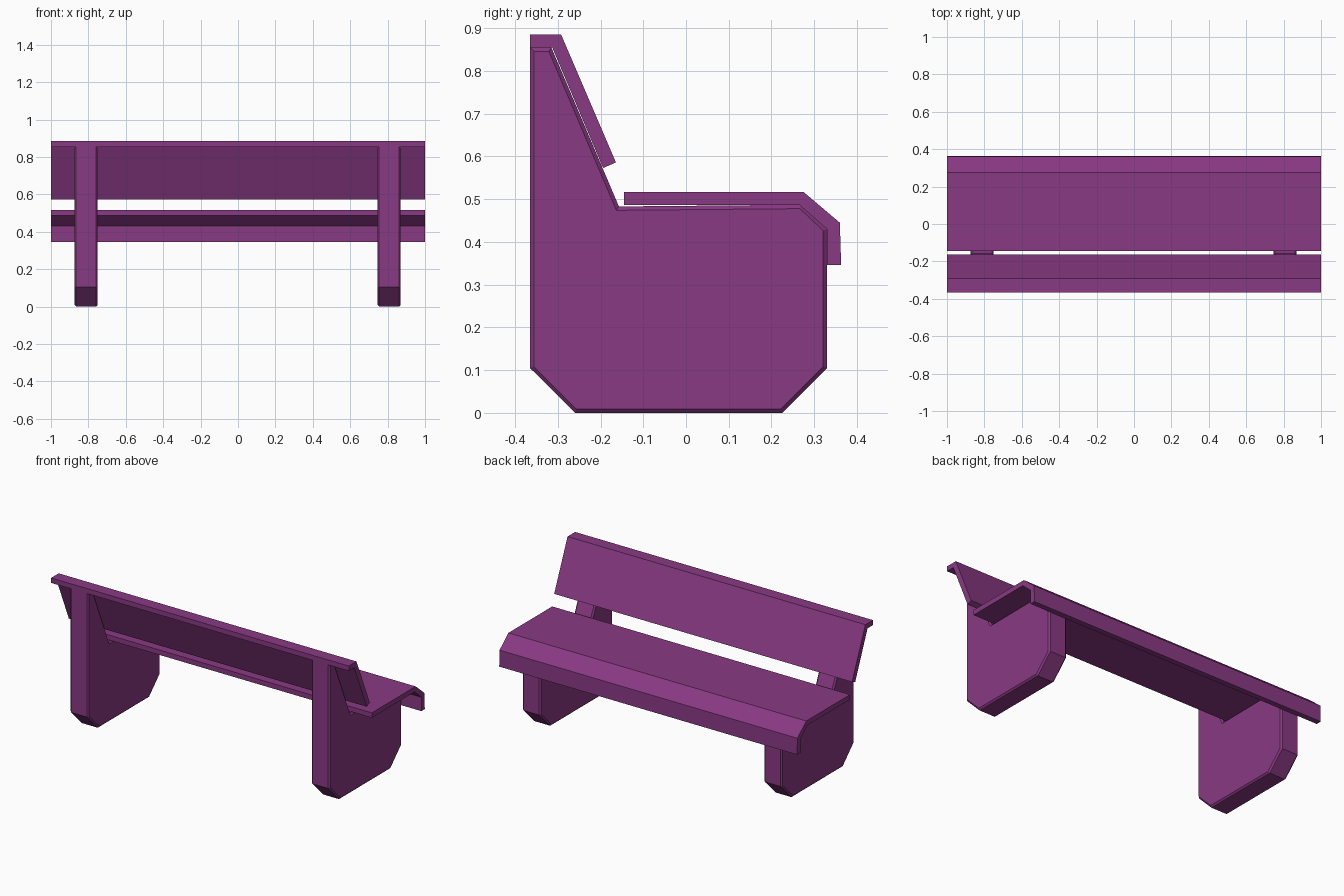
import bpy
import bmesh

cube = bpy.data.objects.get("Cube")
if cube:
    bpy.data.objects.remove(cube, do_unlink=True)

purple = bpy.data.materials.new("purple_paint")
purple.use_nodes = True
colour = (0.25, 0.041, 0.23, 1)
purple.diffuse_color = colour
purple.node_tree.nodes["Principled BSDF"].inputs["Base Color"].default_value = colour


def extrude_profile(name, profile, x0, x1, chamfer=0):
    """Extrude a (y, z) profile along x, optionally chamfering both end rims."""
    bm = bmesh.new()
    base = bm.faces.new([bm.verts.new((x0, y, z)) for y, z in profile])
    result = bmesh.ops.extrude_face_region(bm, geom=[base], use_keep_orig=True)
    moved = [v for v in result["geom"] if isinstance(v, bmesh.types.BMVert)]
    bmesh.ops.translate(bm, verts=moved, vec=(x1 - x0, 0, 0))
    bmesh.ops.recalc_face_normals(bm, faces=bm.faces)
    if chamfer:
        rims = [e for e in bm.edges if abs(e.verts[0].co.x - e.verts[1].co.x) < 1e-5]
        bmesh.ops.bevel(bm, geom=rims, offset=chamfer, segments=1,
                        affect='EDGES', profile=0.5)
    mesh = bpy.data.meshes.new(name)
    bm.to_mesh(mesh)
    bm.free()
    mesh.materials.append(purple)
    obj = bpy.data.objects.new(name, mesh)
    bpy.context.collection.objects.link(obj)
    return obj


# Solid end supports with clipped feet and a sloping back post
support = [(-0.365, 0.105), (-0.26, 0), (0.225, 0), (0.33, 0.105), (0.33, 0.43),
           (0.27, 0.487), (-0.157, 0.483), (-0.315, 0.855), (-0.365, 0.855)]
for side, centre in (("right", -0.8125), ("left", 0.8075)):
    extrude_profile(side + "_support", support, centre - 0.0615, centre + 0.0615, 0.009)

# Seat board folding down over the edge
seat = [(-0.145, 0.487), (-0.145, 0.517), (0.275, 0.517), (0.36, 0.445),
        (0.363, 0.346), (0.33, 0.346), (0.33, 0.43), (0.265, 0.487)]
extrude_profile("seat", seat, -1, 1)

# Backrest board with a flat top cap
backrest = [(-0.365, 0.855), (-0.365, 0.885), (-0.292, 0.885), (-0.164, 0.586),
            (-0.194, 0.573), (-0.313, 0.855)]
extrude_profile("backrest", backrest, -1, 1)
